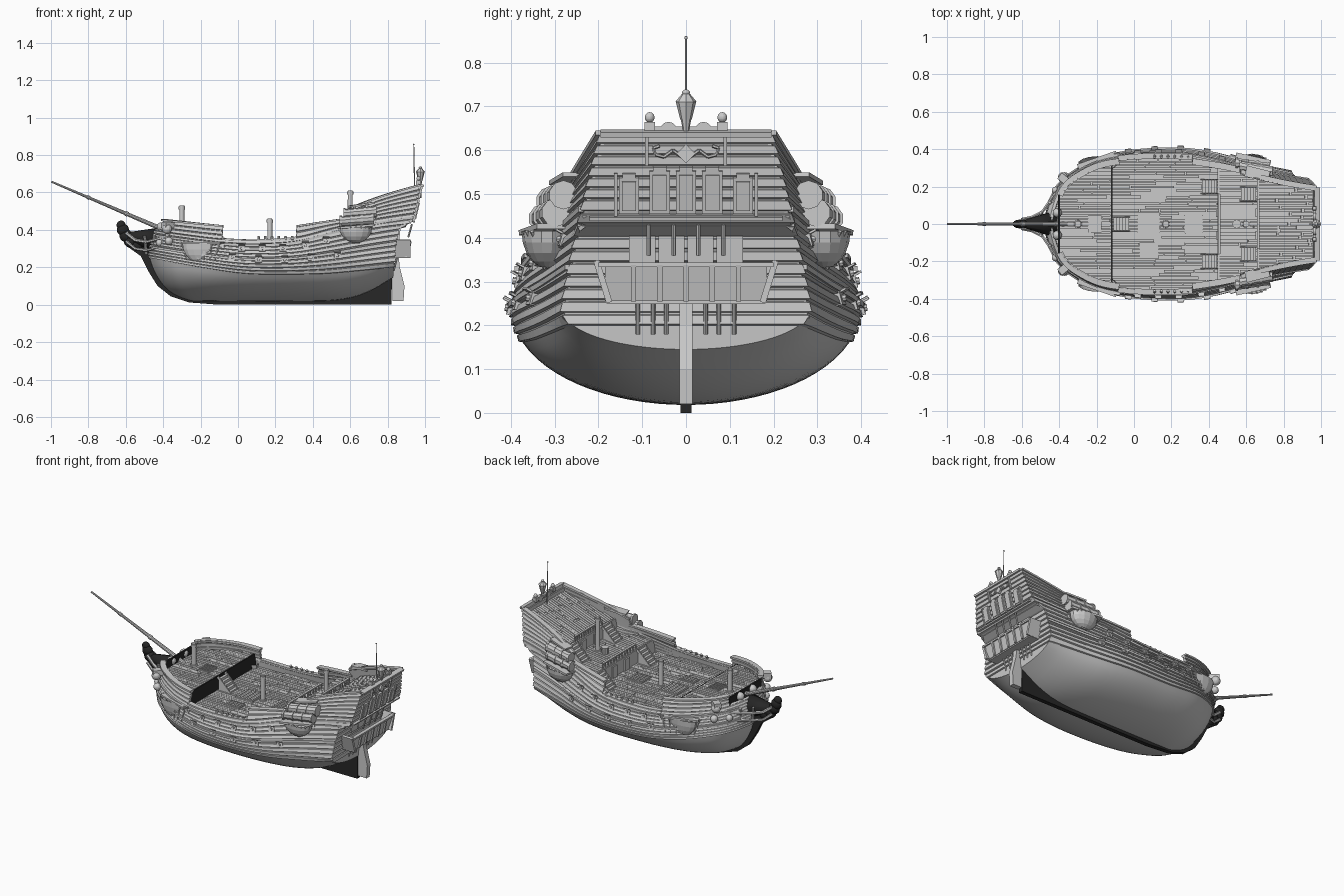
import bpy, bmesh, math, random
from mathutils import Vector, Matrix, Euler

if "Cube" in bpy.data.objects:
    bpy.data.objects.remove(bpy.data.objects["Cube"])
random.seed(4)

dark = bpy.data.materials.new("dark_wood")
dark.diffuse_color = (0.02, 0.02, 0.02, 1)
dark.use_nodes = True
dark.node_tree.nodes["Principled BSDF"].inputs["Base Color"].default_value = dark.diffuse_color

def curve(*pts):
    """Smooth interpolation through (t, value) points."""
    def f(t):
        t = min(max(t, pts[0][0]), pts[-1][0])
        i = 0
        while i < len(pts) - 2 and t > pts[i + 1][0]:
            i += 1
        (a, p), (b, q) = pts[i], pts[i + 1]
        def slope(k):
            l, r = pts[max(k - 1, 0)], pts[min(k + 1, len(pts) - 1)]
            return (r[1] - l[1]) / (r[0] - l[0])
        s, h = (t - a) / (b - a), b - a
        return (p * (1 + 2*s) * (1 - s)**2 + slope(i) * h * s * (1 - s)**2
                + q * s*s * (3 - 2*s) + slope(i + 1) * h * s*s * (s - 1))
    return f

# hull shape: u runs bow (0) to stern (1)
beam = curve((0, .02), (.02, .12), (.05, .2), (.1, .265), (.2, .34), (.32, .38), (.45, .395), (.58, .395), (.7, .375), (.85, .325), (1, .28))
topb = curve((0, .02), (.02, .11), (.05, .19), (.1, .25), (.2, .315), (.32, .345), (.45, .353), (.58, .345), (.7, .31), (.85, .25), (1, .19))
topz = curve((0, .42), (.25, .40), (.45, .37), (.6, .40), (.75, .48), (.9, .58), (1, .645))
keel = curve((0, .02), (.7, .02), (.82, .035), (.91, .075), (1, .145))
water = curve((0, .25), (.2, .2), (.4, .165), (.7, .165), (.85, .18), (1, .2))
sheer = curve((0, .40), (.1, .38), (.3, .35), (.45, .345), (.6, .36), (.75, .41), (.9, .46), (1, .49))
stem = curve((0, -.18), (.02, -.25), (.05, -.33), (.1, -.395), (.2, -.455), (.3, -.475), (.42, -.44))
def stern(z):
    p = [(0, .82), (.3, .84), (.41, .86), (.44, .93), (.66, .98)]
    for (a, s), (b, t) in zip(p, p[1:]):
        if z <= b:
            return s + (t - s) * (z - a) / (b - a)
    return .98
def raw(u, z):
    x = -.45 + 1.27*u + (1 - u)**4 * (stem(z) + .45) + u**8 * (stern(z) - .82)
    zm, b = .235, beam(u)
    if z < zm:
        y = b * math.sqrt(max(0, 1 - ((zm - z) / (zm - keel(u)))**2))
    else:
        y = b + (topb(u) - b) * ((z - zm) / (topz(u) - zm))**1.15
    return Vector((x, y, z))
def P(u, z, off=0):
    p = raw(u, z)
    if off:
        d = raw(min(u + .005, 1), z) - raw(max(u - .005, 0), z)
        p += Vector((-d.y, d.x, 0)).normalized() * off
    return p
def at(x, z, off=0):
    lo, hi = 0, 1
    for _ in range(18):
        m = (lo + hi) / 2
        lo, hi = (m, hi) if raw(m, z).x < x else (lo, m)
    return P(lo, z, off)

# mesh helpers
def done(name, bm, mirror=False, mat=None, smooth=False, thick=0):
    me = bpy.data.meshes.new(name)
    bm.to_mesh(me); bm.free()
    ob = bpy.data.objects.new(name, me)
    bpy.context.collection.objects.link(ob)
    for p in me.polygons: p.use_smooth = smooth
    if mat: me.materials.append(mat)
    if mirror: ob.modifiers.new("mirror", 'MIRROR').use_axis = (False, True, False)
    if thick:
        s = ob.modifiers.new("thickness", 'SOLIDIFY'); s.thickness = thick; s.offset = -1
def cube(bm, c, s, r=(0, 0, 0)):
    bmesh.ops.create_cube(bm, size=1, matrix=Matrix.LocRotScale(Vector(c), Euler(r), Vector(s)))
def rod(bm, a, b, r1, r2=None, seg=8):
    a, b = Vector(a), Vector(b); d = b - a
    m = Matrix.Translation((a + b) / 2) @ d.to_track_quat('Z', 'Y').to_matrix().to_4x4()
    bmesh.ops.create_cone(bm, cap_ends=True, segments=seg, radius1=r1, radius2=r1 if r2 is None else r2, depth=d.length, matrix=m)
def path(bm, pts, r):
    for a, b in zip(pts, pts[1:]): rod(bm, a, b, r, r, 6)
def ball(bm, c, s, half=False):
    g = bmesh.ops.create_uvsphere(bm, u_segments=14, v_segments=10, radius=1, matrix=Matrix.LocRotScale(Vector(c), None, Vector(s)))
    if half:
        bmesh.ops.delete(bm, geom=[v for v in g['verts'] if v.co.z > c[2] + .001], context='VERTS')
def shell(name, u0, u1, lo, hi, n, lap=.008, transom=False, smooth=False, thick=.012):
    """Grooved, lapped planks between two lines, with optional flat stern."""
    bm, N = bmesh.new(), 44
    us = [u0 + (u1 - u0) * (i / N)**(1.5 if u0 == 0 else 1) for i in range(N + 1)]
    if smooth: rows = [((k / n)**2, 0) for k in range(n + 1)]
    else: rows = [((k + a) / n, o) for k in range(n) for a, o in ((0, -.002), (.1, lap), (.78, lap * .6), (.86, -.002))] + [(1, 0)]
    side = [[bm.verts.new(P(u, lo(u) + (hi(u) - lo(u)) * t, o)) for u in us] for t, o in rows]
    for r, s in zip(side, side[1:]):
        for i in range(N): bm.faces.new((r[i], s[i], s[i+1], r[i+1]))
    if transom:
        back = []
        for t, o in rows:
            z = lo(1) + (hi(1) - lo(1)) * t
            p = P(1, z, o); p.x += o * .6
            back.append((bm.verts.new((p.x, 0, z)), bm.verts.new(p)))
        for (a, b), (d, c) in zip(back, back[1:]): bm.faces.new((a, b, c, d))
    done(name, bm, True, None, smooth, thick)
def rail(name, u0, u1, zf, w, h, off=0):
    bm, N, prev = bmesh.new(), 36, None
    for i in range(N + 1):
        u = u0 + (u1 - u0) * i / N; z = zf(u)
        ring = []
        for o, dz in ((-w/2, -h/2), (w/2, -h/2), (w/2, h/2), (-w/2, h/2)):
            p = P(u, z, off + o); p.z += dz; ring.append(bm.verts.new(p))
        if prev:
            for k in range(4): bm.faces.new((prev[k], prev[k-1], ring[k-1], ring[k]))
        if i in (0, N): bm.faces.new(ring)
        prev = ring
    bmesh.ops.recalc_face_normals(bm, faces=bm.faces)
    done(name, bm, True)

# hull skin and raised bulwarks
fore_top = curve((.035, .452), (.29, .42))
quarter_top = curve((.6, .42), (.8, .46))
poop_top = curve((.79, .50), (.84, .535), (1, .64))
shell("hull_bottom", 0, 1, keel, water, 14, 0, True, True, 0)
shell("hull_planking", 0, 1, water, sheer, 10, .008, True)
shell("fore_bulwark", .035, .29, sheer, fore_top, 3)
shell("quarter_bulwark", .6, .8, sheer, quarter_top, 2)
shell("poop_bulwark", .79, 1, sheer, poop_top, 6, .008, True)
rail("fore_cap", .035, .29, fore_top, .034, .01)
rail("waist_cap", .29, .6, sheer, .03, .01)
rail("quarter_cap", .6, .8, quarter_top, .034, .01)
rail("poop_cap", .79, 1, poop_top, .03, .01)
rail("upper_wale", .02, 1, lambda u: sheer(u) - .025, .012, .012, .006)
rail("lower_wale", .02, 1, lambda u: water(u) * .5 + sheer(u) * .5 - .012, .014, .012, .007)

# planked decks
def deck(name, x0, x1, z0, z1):
    bm, N = bmesh.new(), 30
    st = []
    for i in range(N + 1):
        x, z = x0 + (x1 - x0) * i / N, z0 + (z1 - z0) * i / N
        st.append((x, z, max(at(x, z).y - .006, .003)))
    v = [(bm.verts.new((x, -y, z - .004)), bm.verts.new((x, y, z - .004))) for x, z, y in st]
    for (a, b), (d, c) in zip(v, v[1:]): bm.faces.new((a, d, c, b))
    tilt = -math.atan((z1 - z0) / (x1 - x0))
    for j in range(-20, 21):
        y = j * .018
        run = [s[0] for s in st if s[2] > abs(y) + .009]
        if len(run) < 2: continue
        x = run[0]
        while x < run[-1] - .004:
            e = min(x + random.uniform(.1, .3), run[-1])
            m = (x + e) / 2
            z = z0 + (z1 - z0) * (m - x0) / (x1 - x0) + random.uniform(0, .002)
            cube(bm, (m, y, z), (e - x - .004, random.uniform(.0125, .016), .007), (0, tilt, 0))
            x = e
    done(name, bm)
deck("beak_deck", -.445, -.39, .365, .365)
deck("fore_deck", -.4, -.12, .39, .385)
deck("main_deck", -.13, .46, .30, .30)
deck("quarter_deck", .45, .67, .385, .41)
deck("poop_deck", .66, .965, .485, .60)

# bulkheads at deck breaks
for name, x, z0, z1, m in (("beak_bulkhead", -.40, .35, .44, dark), ("fore_bulkhead", -.12, .29, .388, dark),
                           ("quarter_bulkhead", .452, .29, .387, None), ("poop_bulkhead", .662, .39, .487, None)):
    bm = bmesh.new()
    cube(bm, (x, 0, (z0 + z1) / 2), (.01, 2 * at(x, (z0 + z1) / 2).y - .02, z1 - z0))
    done(name, bm, False, m)

# balustrades, doors and stairs
bm = bmesh.new()
for x, z, hw in ((.455, .387, .16), (.665, .487, .13)):
    cube(bm, (x, 0, z + .035), (.014, 2*hw, .008))
    for k in range(13): rod(bm, (x, hw * (k/6 - 1), z), (x, hw * (k/6 - 1), z + .033), .004, .004, 6)
    for y in (-.06, .06): cube(bm, (x - .01, y, z - .05), (.012, .045, .075))
done("balustrades_and_doors", bm)
bm = bmesh.new()
for x, z, d, y in ((.45, .30, -1, .2), (-.115, .30, 1, 0), (.66, .40, -1, .16)):
    for w in ((-y, y) if y else (0,)):
        for k in range(5): cube(bm, (x + d * (.015 + .016*k), w, z + .0375 - .008*k), (.017, .07, .082 - .016*k))
        for s in (-.037, .037): cube(bm, (x + d * .045, w + s, z + .045), (.12, .006, .016), (0, d * .78, 0))
done("stairs", bm)

# hatches, capstan, mast stubs, bowsprit
bm = bmesh.new()
for x, y, z, sx, sy in ((.08, -.145, .30, .1, .06), (.08, 0, .30, .12, .12), (.32, 0, .30, .1, .1), (-.21, 0, .388, .07, .09)):
    cube(bm, (x, y, z + .004), (sx, sy, .014))
    for k in range(5): cube(bm, (x + sx * (k/5 - .4), y, z + .012), (sx * .1, sy * .9, .006))
rod(bm, (.55, 0, .39), (.55, 0, .44), .018, .024, 10)
done("hatches_and_capstan", bm)
bm = bmesh.new()
for x, z0, z1 in ((-.30, .38, .53), (.17, .29, .46), (.6, .39, .61)):
    rod(bm, (x, 0, z0), (x, 0, z1), .014, .013, 12)
    rod(bm, (x, 0, z0), (x, 0, z0 + .02), .024, .02, 12)
    rod(bm, (x, 0, z1 - .02), (x, 0, z1 - .005), .017, .017, 12)
done("mast_stubs", bm)
bm = bmesh.new()
rod(bm, (-.998, 0, .658), (-.36, 0, .385), .005, .013, 10)
for t in (.3, .62, .9): rod(bm, (-1 + .64*t, 0, .659 - .274*t), (-.985 + .64*t, 0, .6525 - .274*t), .008 + .008*t, None, 10)
done("bowsprit", bm)

# keel, stem and curled figurehead
def slab(name, pts, w, mat=None):
    bm = bmesh.new()
    f = bm.faces.new([bm.verts.new((x, -w/2, z)) for x, z in pts])
    g = bmesh.ops.extrude_face_region(bm, geom=[f])
    bmesh.ops.translate(bm, vec=(0, w, 0), verts=[v for v in g['geom'] if isinstance(v, bmesh.types.BMVert)])
    bmesh.ops.recalc_face_normals(bm, faces=bm.faces)
    done(name, bm, False, mat)
slab("keel_and_stem", [(.82, 0), (.825, .2), (.76, .13), (.66, .08), (.55, .04), (-.2, .03), (-.32, .06), (-.4, .13), (-.43, .25), (-.43, .36), (-.5, .34),
     (-.57, .35), (-.59, .31), (-.52, .26), (-.48, .18), (-.43, .1), (-.36, .045), (-.26, .012), (-.1, 0)], .026, dark)
bm = bmesh.new()
for x, z, r in ((-.54, .32, .036), (-.575, .34, .036), (-.6, .37, .035), (-.615, .4, .033), (-.625, .425, .025)):
    ball(bm, (x, 0, z), (r, r * .7, r))
rod(bm, (-.61, 0, .37), (-.42, 0, .34), .015, .075, 10)
done("figurehead", bm, False, dark, True)
slab("rudder", [(.825, .02), (.885, .02), (.89, .1), (.865, .2), (.86, .25), (.825, .25)], .03)

# head rails, catheads and bow knobs
bm = bmesh.new()
for dz, r in ((0, .009), (-.045, .008)):
    path(bm, [(-.36, .23, .375 + dz), (-.43, .15, .35 + dz), (-.49, .065, .335 + dz), (-.55, .035, .345 + dz), (-.60, .025, .385 + dz)], r)
for x, y in ((-.41, .17), (-.45, .115), (-.50, .06)): rod(bm, (x, y, .37), (x + .01, y - .01, .27), .008)
cube(bm, (-.375, .24, .425), (.04, .06, .03), (0, 0, .9))
for c, s in (((-.38, .25, .405), .027), ((-.37, .255, .34), .022), ((-.42, .18, .33), .02), ((-.41, .06, .415), .025)): ball(bm, c, (s, s, s))
done("head_rails_and_catheads", bm, True)

# gun ports with raised lids
bm = bmesh.new()
ports = [(x, .30 + .25 * max(0, x - .25)**1.2 + .15 * max(0, -x)) for x in (-.09, .02, .13, .24, .36, .47, .58, .7)]
ports += [(x, .235 + .08 * abs(x - .2)) for x in (-.03, .11, .25, .39, .53)]
for x, z in ports:
    p = at(x, z, .004)
    yaw = math.atan((at(x + .02, z).y - at(x - .02, z).y) / .04)
    cube(bm, p, (.036, .014, .032), (.25, 0, yaw))
    cube(bm, p + Vector((0, .008, .018)), (.034, .022, .005), (.5, 0, yaw))
    rod(bm, p, p + Vector((0, .014, .002)), .009, .008)
done("gun_ports", bm, True)

# fore channels with shroud chains, waist pins
bm = bmesh.new()
p = at(-.195, .33)
yaw = math.atan((at(-.11, .33).y - at(-.28, .33).y) / .17)
cube(bm, p + Vector((0, .008, 0)), (.22, .036, .01), (0, 0, yaw))
ball(bm, p + Vector((0, -.008, 0)), (.105, .04, .11), True)
for k in range(6):
    x = -.195 + .2 * (k / 5 - .5)
    rod(bm, at(x, .33, .016), at(-.195 + (x + .195) * .75, .24, .01), .0035, None, 6)
for k in range(6):
    q = at(.11 + .036 * k, .345, .004)
    rod(bm, q, q + Vector((0, -.01, .02)), .007)
done("channels_and_pins", bm, True)

# quarter galleries: basket below, turned rolls above
bm = bmesh.new()
c = at(.63, .415)
ball(bm, c + Vector((0, .03, 0)), (.09, .058, .085), True)
cube(bm, c + Vector((0, .025, .004)), (.19, .1, .012), (0, -.08, -.22))
for y, z, x0, x1 in ((.315, .452, .55, .72), (.298, .492, .57, .735)):
    rod(bm, (x0, y + .012, z - .008), (x1, y - .018, z + .006), .027, .03, 10)
    for t in (0, .33, .66, 1):
        x = x0 + (x1 - x0) * t; v = y + .012 - .03 * t; w = z - .008 + .014 * t
        rod(bm, (x - .006, v, w), (x + .006, v, w), .033, None, 10)
for k in range(7):
    a = -.9 + .3 * k
    rod(bm, c + Vector((.095 * math.sin(a), .03 + .055 * math.cos(a), 0)), c + Vector((.02 * math.sin(a), .035, -.085)), .005, .004, 6)
cube(bm, (.66, .268, .535), (.13, .06, .01), (0, -.15, -.25))
done("quarter_galleries", bm, True)

# stern windows and trim
bm = bmesh.new()
def panel(y, z, w, h, d=.014):
    t = .23 if z > .43 else .1
    cube(bm, (stern(z) + .004, y, z), (d, w, h), (0, t, 0))
for y, h in ((0, .1), (.06, .1), (.13, .085)):
    for s in ((-1, 1) if y else (1,)):
        z = .455 + h / 2
        panel(y * s, z, .046, h, .02); panel(y * s, z, .032, h - .016, .028)
        panel(y * s, z + h / 2, .03, .016, .02)
for s in (-1, 1):
    for y in (.033, .1): panel(y * s, .372, .06, .065, .016)
    for y in (.028, .085): rod(bm, (.91, y * s, .36), (.93, y * s, .43), .005)
    for y in (.045, .075, .11): rod(bm, (.832, y * s, .18), (.85, y * s, .25), .005)
    path(bm, [(stern(z) + .01, y * s, z) for y, z in ((.01, .585), (.03, .6), (.05, .585), (.07, .59), (.075, .605), (.06, .61))], .004)
cube(bm, (stern(.59) + .01, 0, .592), (.014, .03, .03), (.785, 0, 0))
panel(0, .445, .44, .008, .024); panel(0, .638, .39, .012, .03)
for s in (-1, 1): panel(.09 * s, .6, .008, .07, .02); panel(.16 * s, .5, .008, .1, .02)
done("stern_windows", bm)

# stern balcony
bm = bmesh.new()
cube(bm, (.868, 0, .255), (.06, .36, .012))
cube(bm, (.905, 0, .298), (.012, .37, .085), (0, .2, 0))
cube(bm, (.915, 0, .338), (.022, .4, .01))
for y in (-.12, -.06, 0, .06, .12): cube(bm, (.91, y, .298), (.02, .012, .085), (0, .2, 0))
for s in (-1, 1): cube(bm, (.88, .19 * s, .3), (.085, .014, .1), (-.3 * s, 0, 0))
done("stern_balcony", bm)

# taffrail, lantern and flagpole
bm = bmesh.new()
for s in (-1, 1):
    cube(bm, (.965, .083 * s, .652), (.024, .024, .026)); ball(bm, (.965, .083 * s, .675), (.011, .011, .012))
    rod(bm, (.958, .04 * s, .645), (.972, .04 * s, .645), .02, None, 12)
cube(bm, (.965, 0, .648), (.016, .17, .012))
rod(bm, (.975, 0, .64), (.975, 0, .67), .006, .012)
rod(bm, (.975, 0, .67), (.975, 0, .71), .013, .023)
rod(bm, (.975, 0, .71), (.975, 0, .728), .025, .01)
ball(bm, (.975, 0, .732), (.009, .009, .007))
rod(bm, (.945, 0, .58), (.94, 0, .855), .004, .002, 6)
ball(bm, (.94, 0, .857), (.004, .004, .004))
done("lantern_and_flagpole", bm)
